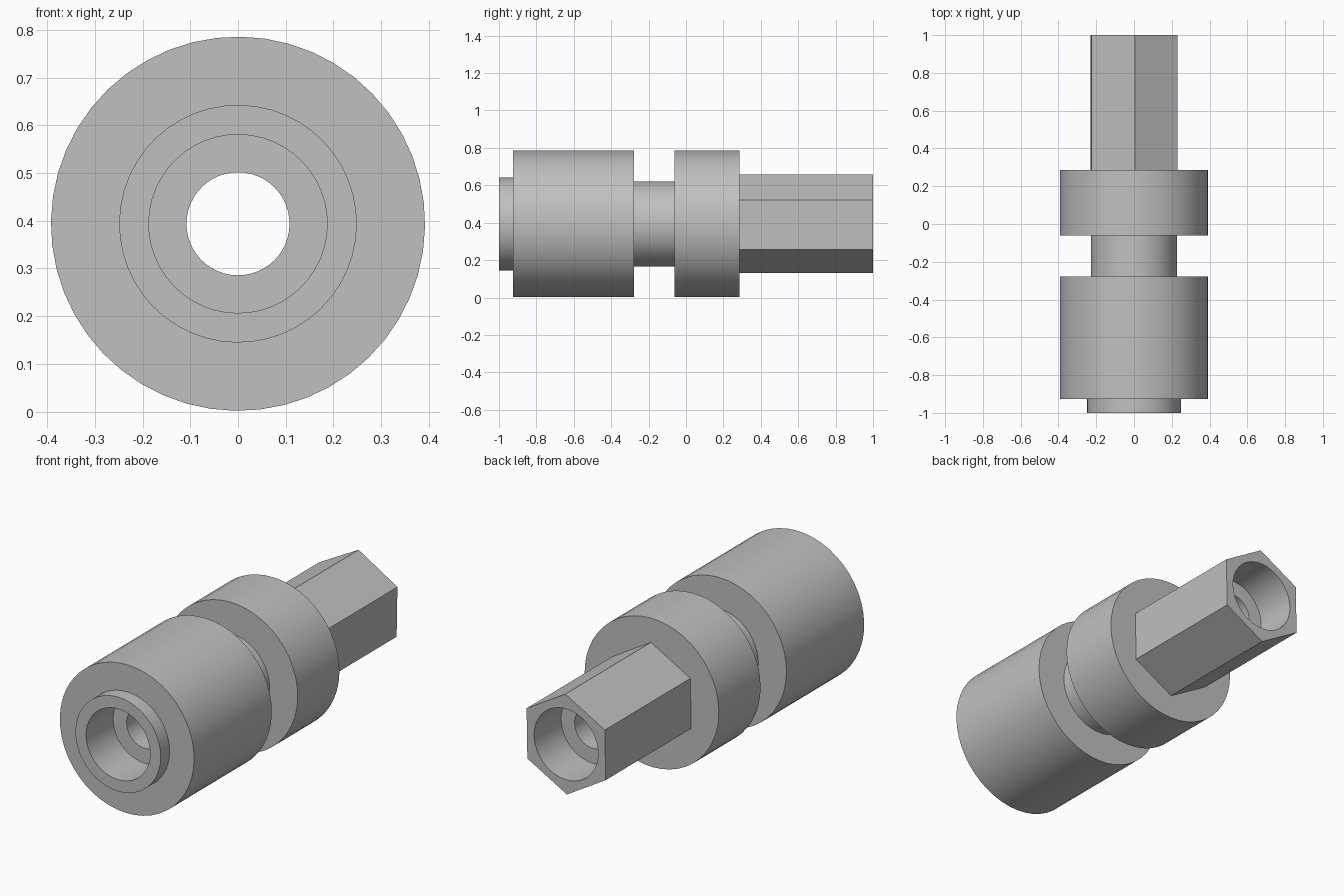
import bpy, bmesh, math

if "Cube" in bpy.data.objects:
    bpy.data.objects.remove(bpy.data.objects["Cube"])

SIDES = 48                     # divisible by 6 so the hex corners line up
AXIS_Z = 0.3935
TWIST = math.radians(-1)       # the hex sits about a degree off vertical
HEX_APOTHEM = 0.2285

steel = bpy.data.materials.new("grey_steel")
steel.diffuse_color = (0.527, 0.527, 0.527, 1)
steel.use_nodes = True
steel.node_tree.nodes["Principled BSDF"].inputs["Base Color"].default_value = steel.diffuse_color

# Closed section of the part: (y, radius, is_hex), from the rear bore through to the stem
PROFILE = [
    # bores: rear counterbore, through hole, front counterbore
    (1.0, 0.187, False), (0.775, 0.187, False),
    (0.775, 0.108, False), (-0.775, 0.108, False),
    (-0.775, 0.187, False), (-1.0, 0.187, False),
    # front spigot
    (-1.0, 0.249, False), (-0.926, 0.249, False),
    # main body
    (-0.926, 0.392, False), (-0.278, 0.392, False),
    # neck groove
    (-0.278, 0.228, False), (-0.062, 0.228, False),
    # rear flange
    (-0.062, 0.392, False), (0.286, 0.392, False),
    # hex stem
    (0.286, HEX_APOTHEM, True), (1.0, HEX_APOTHEM, True),
]


def ring(bm, y, radius, is_hex):
    """One loop of vertices round the y axis, circular or hexagonal."""
    verts = []
    for i in range(SIDES):
        a = 2 * math.pi * i / SIDES
        r = radius
        if is_hex:  # corners at a = 0, 60, 120 ...
            r = radius / math.cos(a % (math.pi / 3) - math.pi / 6)
        verts.append(bm.verts.new((r * math.sin(a - TWIST), y,
                                   AXIS_Z + r * math.cos(a - TWIST))))
    return verts


bm = bmesh.new()
rings = [ring(bm, *p) for p in PROFILE]
for k, lower in enumerate(rings):
    upper = rings[(k + 1) % len(rings)]
    for i in range(SIDES):
        j = (i + 1) % SIDES
        bm.faces.new((lower[i], lower[j], upper[j], upper[i]))
bmesh.ops.recalc_face_normals(bm, faces=bm.faces[:])

mesh = bpy.data.meshes.new("hex_stem_coupling")
bm.to_mesh(mesh)
bm.free()
mesh.materials.append(steel)
coupling = bpy.data.objects.new("hex_stem_coupling", mesh)
bpy.context.collection.objects.link(coupling)

# Smooth barrels, crisp shoulders and hex corners
bpy.context.view_layer.objects.active = coupling
coupling.select_set(True)
bpy.ops.object.shade_smooth_by_angle(angle=math.radians(30))
